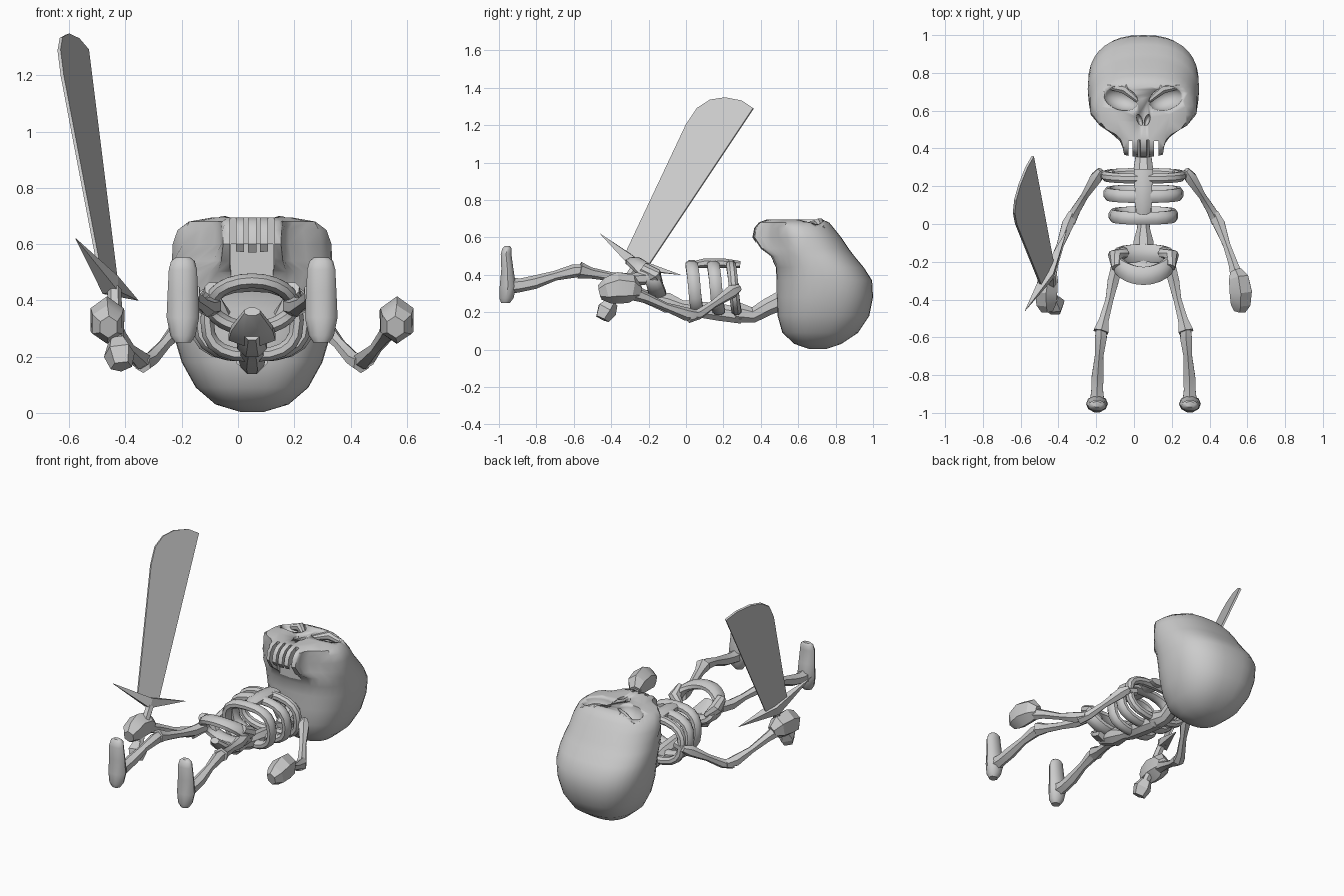
import bpy, bmesh, math
from mathutils import Vector

if "Cube" in bpy.data.objects:
    bpy.data.objects.remove(bpy.data.objects["Cube"])

CX = 0.05  # symmetry axis of the body
bone_mat = bpy.data.materials.new("pale_grey")
bone_mat.diffuse_color = (0.6, 0.6, 0.6, 1)
bone_mat.use_nodes = True
bone_mat.node_tree.nodes["Principled BSDF"].inputs["Base Color"].default_value = bone_mat.diffuse_color


def finish(name, bm, angle=40):
    bmesh.ops.recalc_face_normals(bm, faces=bm.faces)
    me = bpy.data.meshes.new(name)
    bm.to_mesh(me)
    bm.free()
    me.materials.append(bone_mat)
    ob = bpy.data.objects.new(name, me)
    bpy.context.collection.objects.link(ob)
    bpy.ops.object.select_all(action='DESELECT')
    ob.select_set(True)
    bpy.context.view_layer.objects.active = ob
    if angle:
        bpy.ops.object.shade_smooth_by_angle(angle=math.radians(angle))
    return ob


def loft(name, rings, closed=False, angle=40):
    bm = bmesh.new()
    vs = [[bm.verts.new(p) for p in r] for r in rings]
    n = len(vs[0])
    for i in range(len(vs) if closed else len(vs) - 1):
        a, b = vs[i], vs[(i + 1) % len(vs)]
        for j in range(n):
            bm.faces.new((a[j], a[(j + 1) % n], b[(j + 1) % n], b[j]))
    if not closed:
        bm.faces.new(vs[0])
        bm.faces.new(vs[-1])
    return finish(name, bm, angle)


def tube(name, pts, radii, sides=6, ref=(0, 0, 1), closed=False, angle=40):
    """Sweep an ellipse; each radius is a number or (across, along ref)."""
    P, n, rings = [Vector(p) for p in pts], len(pts), []
    for i, p in enumerate(P):
        a = P[(i - 1) % n] if closed else P[max(i - 1, 0)]
        b = P[(i + 1) % n] if closed else P[min(i + 1, n - 1)]
        t = (b - a).normalized()
        u = t.cross(Vector(ref)).normalized()
        v = u.cross(t)
        r = radii[i] if isinstance(radii, list) else radii
        ru, rv = r if isinstance(r, tuple) else (r, r)
        rings.append([p + u * ru * math.cos(k) + v * rv * math.sin(k)
                      for k in [math.tau * (j + .5) / sides for j in range(sides)]])
    return loft(name, rings, closed, angle)


def ball(name, loc, scale, rot=0):
    bm = bmesh.new()
    bmesh.ops.create_uvsphere(bm, u_segments=20, v_segments=12, radius=1)
    ob = finish(name, bm)
    ob.location, ob.scale, ob.rotation_euler = loc, scale, (0, 0, rot)
    return ob


def box(name, loc, size):
    bm = bmesh.new()
    bmesh.ops.create_cube(bm, size=1)
    ob = finish(name, bm, 0)
    ob.location, ob.scale = loc, size
    return ob


def cut(ob, cutter):
    cutter.hide_render = True
    cutter.hide_viewport = True
    m = ob.modifiers.new("cut", 'BOOLEAN')
    m.operation, m.solver, m.object = 'DIFFERENCE', 'EXACT', cutter


def lerp(table, x):
    for (a, b), (c, d) in zip(table, table[1:]):
        if x <= c:
            return b + (d - b) * max(0, (x - a) / (c - a))
    return table[-1][1]


# Skull: stacked outlines (z, y min, y max, half width), narrowed at the jaw
levels = [(.003, .66, .75, .04), (.03, .58, .83, .13), (.09, .515, .92, .2),
          (.18, .49, .98, .25), (.28, .485, 1.0, .28), (.37, .485, .995, .293),
          (.44, .48, .95, .295), (.50, .45, .90, .29), (.54, .395, .87, .285),
          (.60, .355, .83, .283), (.65, .365, .79, .265), (.68, .39, .765, .225),
          (.695, .43, .73, .14)]
jaw = [(.35, .1), (.44, .115), (.47, .14), (.52, .23), (.58, .28), (.7, .3), (1, .3)]
rings = []
for z, y0, y1, w in levels:
    ring = []
    for j in range(36):
        k = math.tau * j / 36
        c, s = math.cos(k), math.sin(k)
        y = (y0 + y1) / 2 + (y1 - y0) / 2 * math.copysign(abs(s) ** .85, s)
        x = w * math.copysign(abs(c) ** .8, c)
        lim = lerp(jaw, y)
        ring.append((CX + max(-lim, min(lim, x)), y, z))
    rings.append(ring)
skull = loft("skull", rings)
# Eye sockets, nostrils and gaps between the teeth
for s in (-1, 1):
    cut(skull, ball("eye_socket_cutter", (CX + s * .12, .665, .70), (.095, .062, .08), s * .3))
    cut(skull, ball("nostril_cutter", (CX + s * .02, .55, .70), (.014, .032, .05), s * -.3))
    cut(skull, box("inner_tooth_gap_cutter", (CX + s * .022, .38, .6), (.014, .13, .3)))
    cut(skull, box("outer_tooth_gap_cutter", (CX + s * .068, .37, .6), (.022, .14, .3)))
cut(skull, box("jaw_hollow_cutter", (CX, .42, .5), (.15, .09, .2)))
# Cheekbones and brow ridges
for s in (-1, 1):
    tube("brow_ridge", [(CX + s * .03, .655, .665), (CX + s * .1, .715, .675),
                        (CX + s * .19, .73, .645)], [.015, .028, .015], 8, (0, 0, 1))

# Neck, spine and lumbar bulge
tube("neck", [(CX, .55, .28), (CX, .44, .23), (CX, .36, .185), (CX, .27, .2)],
     [.06, .05, .045, .06], 8)
tube("spine", [(CX, .30, .18), (CX, .18, .2), (CX, .03, .22), (CX, -.02, .23),
               (CX, -.1, .25), (CX, -.17, .27), (CX, -.24, .29)],
     [.045, .05, .045, .035, .058, .045, .035], 8)

# Ribs: rounded loops joined to a breastbone
for y, hw, r in ((.255, .2, .028), (.16, .188, .036), (.045, .16, .036)):
    pts = []
    for j in range(20):
        k = math.tau * j / 20
        c, s = math.cos(k), math.sin(k)
        pts.append((CX + hw * math.copysign(abs(c) ** .75, c),
                    y - .015 * s, .33 + .125 * math.copysign(abs(s) ** .75, s)))
    tube("rib", pts, (.026, r), 8, (0, 1, 0), True)
tube("breastbone", [(CX, .29, .455), (CX, .2, .462), (CX, .1, .462), (CX, .02, .45)],
     [(.055, .02), (.05, .028), (.048, .028), (.03, .018)], 8)

# Pelvis: tilted ring with a broad front, hip wings and a tail bone
pts, rad = [], []
for j in range(24):
    k = math.tau * j / 24
    c, s = math.cos(k), math.sin(k)
    pts.append((CX + .145 * c, -.215 - .06 * s + .025 * c * c, .385 + .085 * s))
    rad.append((.028, .04 + .012 * abs(s)))
tube("pelvis_ring", pts, rad, 8, (0, 1, 0), True)
tube("tail_bone", [(CX, -.17, .27), (CX, -.24, .3), (CX, -.31, .36)],
     [(.09, .035), (.08, .03), (.03, .02)], 8)

# Limbs, built for both sides
for s, side in ((-1, "left"), (1, "right")):
    def at(*pts):
        return [(CX + s * x, y, z) for x, y, z in pts]
    tube(side + "_hip_wing", at((.10, -.15, .34), (.15, -.17, .40), (.14, -.23, .44)),
         [.03, .04, .03], 8)
    tube(side + "_thigh", at((.14, -.22, .38), (.16, -.30, .375), (.18, -.40, .39),
                             (.21, -.51, .41), (.225, -.57, .425)),
         [.035, .034, .024, .03, .045])
    tube(side + "_shin", at((.225, -.54, .425), (.225, -.60, .42), (.235, -.70, .395),
                            (.243, -.81, .36), (.245, -.88, .345), (.245, -.95, .34)),
         [.028, .036, .026, .036, .036, .045])
    feet = [(.25, -.965, .028, .025), (.275, -.96, .045, .04), (.34, -.952, .058, .046),
            (.43, -.955, .054, .034), (.51, -.962, .05, .03), (.54, -.957, .042, .026),
            (.553, -.955, .025, .015)]
    loft(side + "_foot", [[(CX + s * .246 + w * math.cos(math.tau * j / 10),
                            y + d * math.sin(math.tau * j / 10), z) for j in range(10)]
                          for z, y, w, d in feet])
    tube(side + "_collar_bone", at((.16, .26, .34), (.235, .262, .315)), [.028, .024])
    tube(side + "_upper_arm", at((.225, .285, .33), (.25, .245, .31), (.31, .15, .245),
                                 (.36, .07, .19), (.39, .01, .175)),
         [.02, .036, .022, .028, .034])
    tube(side + "_forearm", at((.375, .06, .185), (.40, .0, .19), (.44, -.11, .23),
                               (.475, -.21, .275), (.495, -.28, .30)),
         [.024, .036, .022, .028, .038])
    tube(side + "_hand", at((.49, -.25, .31), (.505, -.29, .325), (.515, -.36, .33),
                            (.515, -.42, .315), (.51, -.46, .305)),
         [.035, (.06, .075), (.068, .085), (.06, .07), (.035, .04)], 6, angle=25)


# Sword: all parts lie on one slanted plane
def plane(y, z, off=0):
    n = Vector((1, -.3375, .35)).normalized()
    return Vector((-.205 + .3375 * y - .35 * z, y, z)) + n * off


outline = [(-.22, .42), (.36, 1.29), (.3, 1.33), (.21, 1.347), (.13, 1.335),
           (.06, 1.29), (0, 1.2), (-.33, .5)]
loft("sword_blade", [[plane(y, z, o) for y, z in outline] for o in (-.006, .006)], angle=0)
tube("sword_guard", [plane(-.46, .62), plane(-.265, .455), plane(-.03, .40)],
     [.001, .042, .001], 4, (1, 0, 0), angle=0)
tube("sword_handle", [(-.44, -.27, .44), (-.435, -.36, .31), (-.425, -.405, .235)],
     .025, 6, (1, 0, 0), angle=0)
tube("sword_pommel", [(-.43, -.395, .255), (-.422, -.425, .215), (-.415, -.45, .165)],
     [.035, .058, .04], 5, (1, 0, 0), angle=0)
